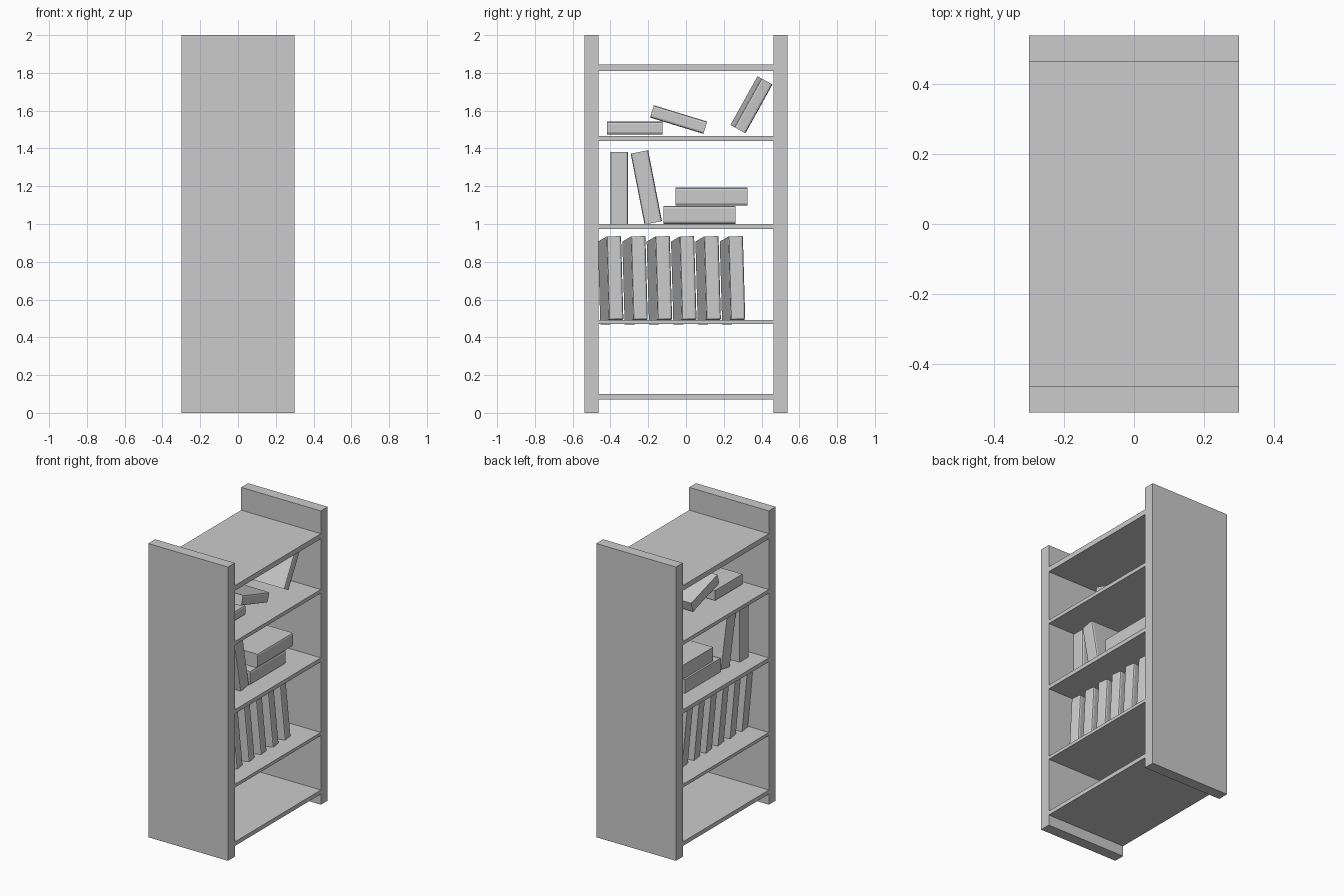
import bpy
import bmesh
from math import radians
from mathutils import Matrix

cube = bpy.data.objects.get("Cube")
if cube:
    bpy.data.objects.remove(cube, do_unlink=True)

GREY = (0.6, 0.6, 0.6, 1)
grey = bpy.data.materials.new("plain_grey")
grey.use_nodes = True
grey.diffuse_color = GREY
for node in grey.node_tree.nodes:
    if node.type == 'BSDF_PRINCIPLED':
        node.inputs["Base Color"].default_value = GREY


def add_box(name, size, place, spine_bevel=0):
    """Box of a given size; spine_bevel softens the long edges on its +x side."""
    bm = bmesh.new()
    bmesh.ops.create_cube(bm, size=1, matrix=Matrix.Diagonal((*size, 1)))
    if spine_bevel:
        edges = [e for e in bm.edges
                 if all(v.co.x > 0 for v in e.verts)
                 and abs(e.verts[0].co.z - e.verts[1].co.z) > 0.1]
        bmesh.ops.bevel(bm, geom=edges, offset=spine_bevel, segments=2,
                        profile=0.5, affect='EDGES')
    mesh = bpy.data.meshes.new(name)
    bm.to_mesh(mesh)
    bm.free()
    mesh.materials.append(grey)
    obj = bpy.data.objects.new(name, mesh)
    obj.matrix_world = place
    bpy.context.collection.objects.link(obj)
    return obj


def add_book(name, depth, thick, height, centre, roll=0, yaw=0, tilt=0):
    """Book with its spine toward +x; roll lays it over sideways."""
    place = (Matrix.Translation(centre)
             @ Matrix.Rotation(radians(roll), 4, 'X')
             @ Matrix.Rotation(radians(yaw), 4, 'Z')
             @ Matrix.Rotation(radians(tilt), 4, 'Y'))
    add_box(name, (depth, thick, height), place, spine_bevel=0.012)


# Upright end panels
for name, side in (("front_panel", -1), ("back_panel", 1)):
    add_box(name, (0.6, 0.074, 2), Matrix.Translation((0, side * 0.5, 1)))

# Shelves, by underside and top height
SHELVES = [(0.072, 0.1), (0.47, 0.492), (0.973, 1.0), (1.44, 1.465), (1.81, 1.845)]
for i, (low, high) in enumerate(SHELVES):
    add_box(f"shelf_{i + 1}", (0.6, 0.928, high - low),
            Matrix.Translation((0, 0, (low + high) / 2)))

# Row of tall books, turned and tipped back a little
for i in range(6):
    add_book(f"row_book_{i + 1}", 0.34, 0.078, 0.44,
             (0, -0.398 + i * 0.129, 0.702), roll=1, yaw=8, tilt=-4.5)

# Middle shelf: one upright, one leaning, two stacked flat
MEDIUM = (0.35, 0.094, 0.382)
add_book("upright_book", *MEDIUM, (-0.015, -0.353, 1.191))
add_book("leaning_book", *MEDIUM, (0, -0.21, 1.194), roll=11)
add_book("lower_stacked_book", *MEDIUM, (0, 0.072, 1.048), roll=90)
add_book("upper_stacked_book", *MEDIUM, (0.01, 0.135, 1.145), roll=90)

# Upper shelf: smaller scattered books
SMALL = (0.275, 0.068, 0.295)
add_book("flat_small_book", *SMALL, (0.006, -0.272, 1.508), roll=90)
add_book("propped_small_book", *SMALL, (0.02, -0.039, 1.553), roll=-107)
add_book("tipped_small_book", *SMALL, (0.03, 0.347, 1.631), roll=-29, yaw=5)
